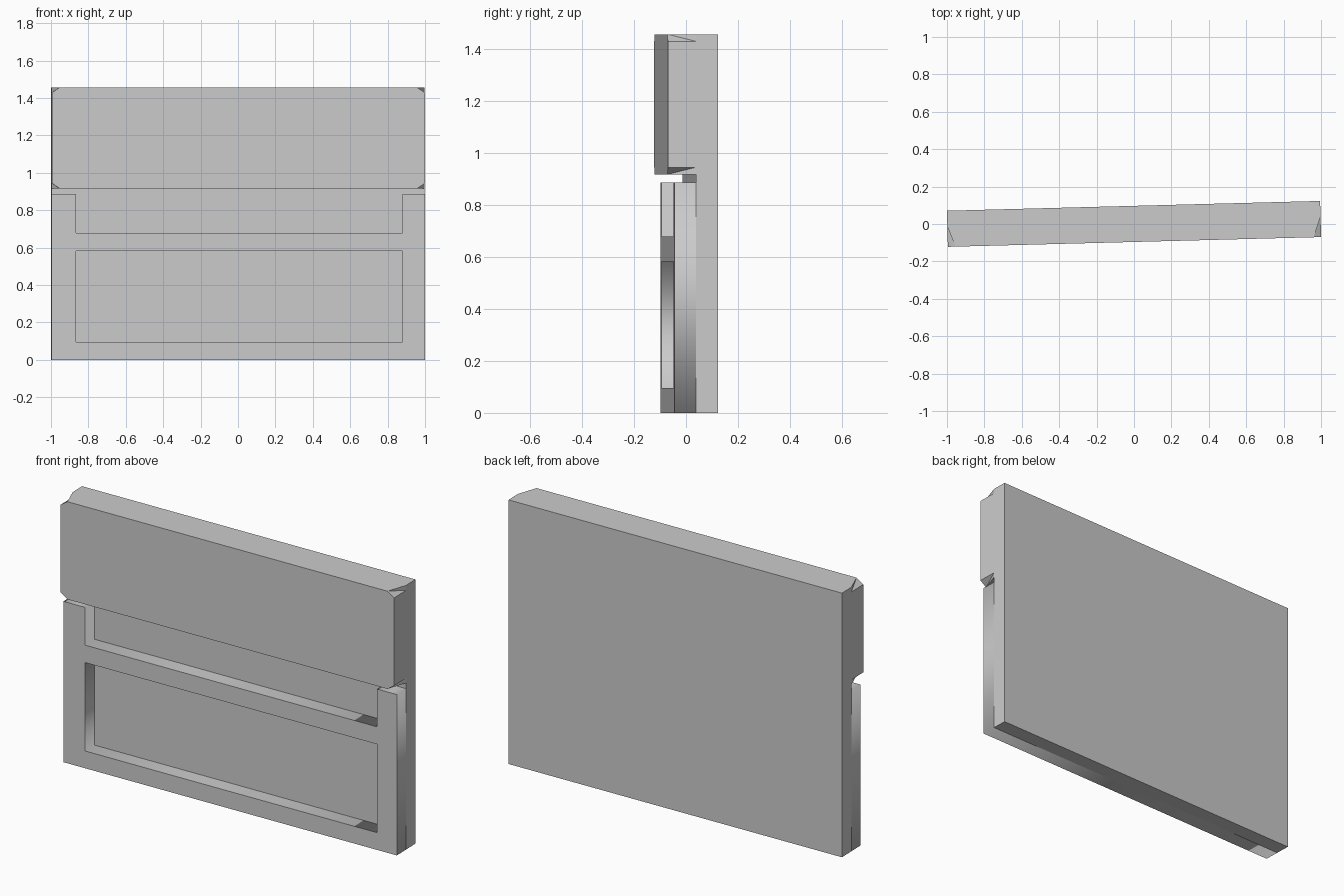
import bpy, bmesh, math
from mathutils import Matrix

if "Cube" in bpy.data.objects:
    bpy.data.objects.remove(bpy.data.objects["Cube"])

L = 0.998                                  # half length of the slab
H = 1.455
BACK, MID, FRAME, FRONT = 0.097, 0.013, -0.071, -0.096
TURN = Matrix.Rotation(math.radians(1.5), 4, 'Z')   # slight turn of the whole piece


def add_mesh(name, bm):
    bmesh.ops.recalc_face_normals(bm, faces=bm.faces[:])
    me = bpy.data.meshes.new(name)
    bm.to_mesh(me)
    bm.free()
    ob = bpy.data.objects.new(name, me)
    bpy.context.collection.objects.link(ob)
    ob.matrix_world = TURN
    return ob


# back slab, full height
bm = bmesh.new()
bmesh.ops.create_cube(bm, size=1, matrix=Matrix.Translation((0, (MID + BACK) / 2, H / 2))
                      @ Matrix.Diagonal((2 * L, BACK - MID, H, 1)))
add_mesh("back_slab", bm)

# upper panel: clipped corners that taper away towards the slab
Z0, CX, CZ = 0.917, 0.04, 0.027


def ring(bm, y, cut):
    pts = [(L - cut, Z0), (L, Z0 + CZ), (L, H - CZ), (L - cut, H)]
    pts += [(-x, z) for x, z in reversed(pts)]
    return [bm.verts.new((x, y, z)) for x, z in pts]


bm = bmesh.new()
f, b = ring(bm, FRONT, CX), ring(bm, MID, 0)
bm.faces.new(f)
bm.faces.new(b)
for i in range(8):
    j = (i + 1) % 8
    if i % 2:
        bm.faces.new((f[i], f[j], b[j], b[i]))
    else:                                  # notched corner, two triangles
        h, s = (i, j) if i in (0, 4) else (j, i)
        bm.faces.new((f[h], f[s], b[s]))
        bm.faces.new((f[h], b[s], b[h]))
add_mesh("upper_panel", bm)

# lower frame: outline with an open top bay and a closed window
XL, XR = -0.868, 0.879
outer = [(-L, 0), (L, 0), (L, 0.886), (XR, 0.886), (XR, 0.678),
         (XL, 0.678), (XL, 0.886), (-L, 0.886)]
window = [(XL, 0.095), (XR, 0.095), (XR, 0.582), (XL, 0.582)]
cu = bpy.data.curves.new("lower_frame", 'CURVE')
cu.dimensions = '2D'
cu.fill_mode = 'BOTH'
cu.extrude = (MID - FRAME) / 2
for pts in (outer, window):
    sp = cu.splines.new('POLY')
    sp.points.add(len(pts) - 1)
    for p, (x, z) in zip(sp.points, pts):
        p.co = (x, z, 0, 1)
    sp.use_cyclic_u = True
frame = bpy.data.objects.new("lower_frame", cu)
bpy.context.collection.objects.link(frame)
frame.matrix_world = (TURN @ Matrix.Translation((0, (MID + FRAME) / 2, 0))
                      @ Matrix.Rotation(math.pi / 2, 4, 'X'))
bpy.context.view_layer.objects.active = frame
frame.select_set(True)
bpy.ops.object.convert(target='MESH')
